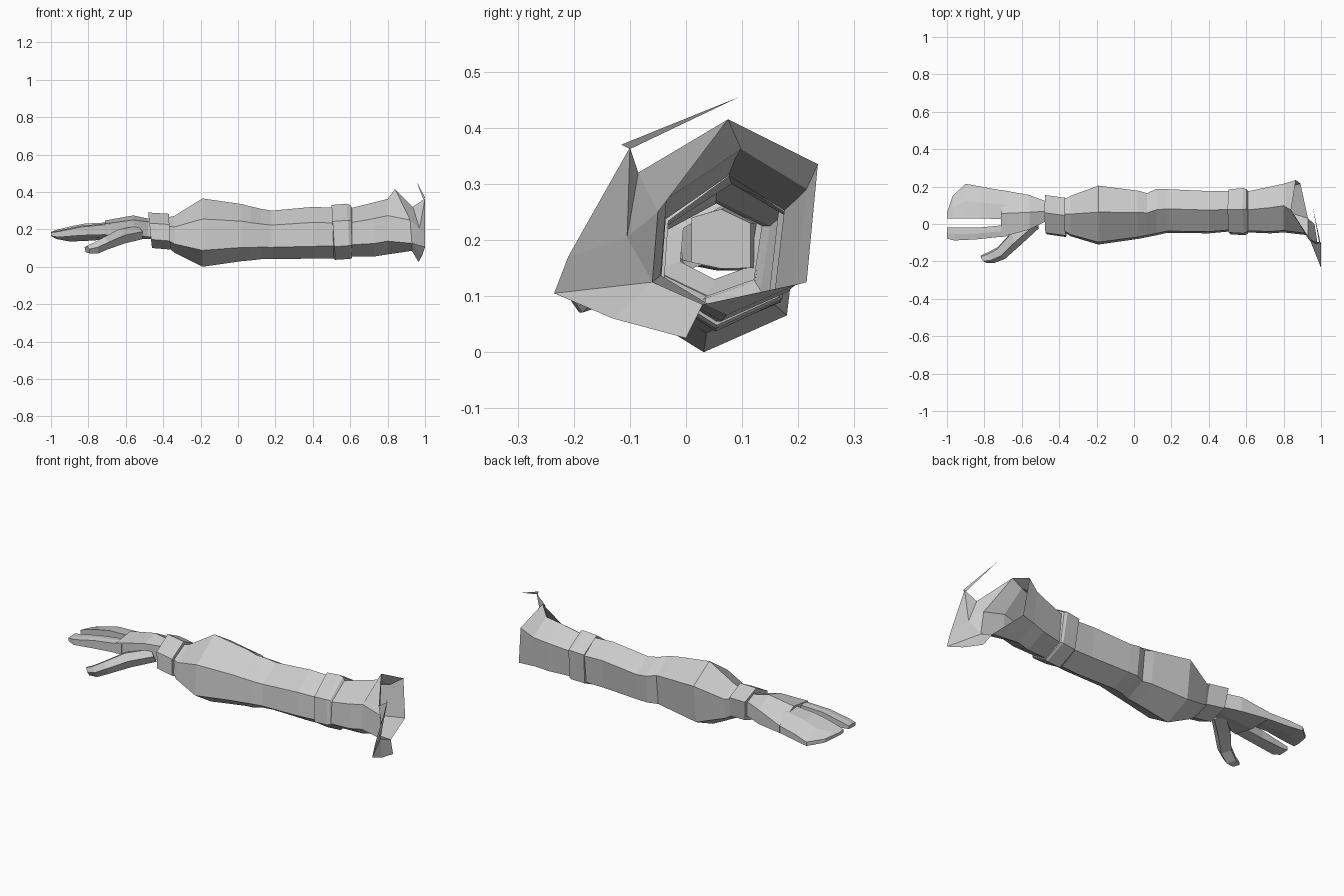
import bpy, bmesh
from mathutils import Vector

grey = bpy.data.materials.new("light_grey")
grey.diffuse_color = (0.6, 0.6, 0.6, 1)


def finish(name, bm):
    bmesh.ops.recalc_face_normals(bm, faces=bm.faces)
    mesh = bpy.data.meshes.new(name)
    bm.to_mesh(mesh)
    bm.free()
    mesh.materials.append(grey)
    obj = bpy.data.objects.new(name, mesh)
    bpy.context.collection.objects.link(obj)
    return obj


def loft(name, rings, cap_first=False, cap_last=False):
    bm = bmesh.new()
    loops = [[bm.verts.new(p) for p in ring] for ring in rings]
    for a, b in zip(loops, loops[1:]):
        n = len(a)
        for i in range(n):
            j = (i + 1) % n
            bm.faces.new((a[i], a[j], b[j], b[i]))
    if cap_first:
        bm.faces.new(loops[0])
    if cap_last:
        bm.faces.new(loops[-1])
    return finish(name, bm)


# Irregular hexagon section: top, upper back, lower back, bottom, lower front, upper front
HEX = [(0.55, 1), (1, 0.76), (0.92, 0.18), (0.45, 0), (0, 0.24), (0.04, 0.70)]


def hexring(x, y0, y1, z0, z1, lean=0.0):
    return [(x + lean * (1 - v), y0 + u * (y1 - y0), z0 + v * (z1 - z0)) for u, v in HEX]


# Sleeve segments, open tubes that share their end rings
wrist_ring = hexring(-0.37, -0.045, 0.135, 0.10, 0.265)
band_left = hexring(0.51, -0.04, 0.175, 0.045, 0.315)
band_right = hexring(0.61, -0.045, 0.175, 0.055, 0.315)
end_ring = [(0.84, 0.075, 0.415), (0.865, 0.235, 0.335), (0.89, 0.215, 0.125),
            (0.93, 0.03, 0.085), (0.93, -0.06, 0.125), (0.92, -0.05, 0.25)]

loft("cuff", [
    hexring(-0.47, -0.01, 0.125, 0.13, 0.26, 0.01),
    hexring(-0.48, -0.055, 0.155, 0.10, 0.29, 0.02),
    hexring(-0.37, -0.07, 0.14, 0.092, 0.283, 0.01),
    wrist_ring])

loft("forearm_sleeve", [
    wrist_ring,
    hexring(-0.34, -0.065, 0.15, 0.075, 0.272),
    hexring(-0.19, -0.11, 0.205, 0.0, 0.365),
    hexring(0.02, -0.08, 0.178, 0.03, 0.335),
    hexring(0.07, -0.07, 0.165, 0.034, 0.322),
    hexring(0.12, -0.06, 0.188, 0.04, 0.31),
    hexring(0.18, -0.047, 0.186, 0.042, 0.30),
    hexring(0.40, -0.05, 0.176, 0.043, 0.32),
    band_left])

loft("arm_band", [
    band_left,
    hexring(0.50, -0.055, 0.185, 0.037, 0.33, 0.02),
    hexring(0.58, -0.06, 0.192, 0.042, 0.337, 0.02),
    hexring(0.60, -0.052, 0.185, 0.048, 0.33, 0.01),
    band_right])

loft("shoulder_sleeve", [
    band_right,
    hexring(0.73, -0.05, 0.20, 0.055, 0.345),
    hexring(0.80, -0.045, 0.215, 0.066, 0.362),
    end_ring])

# Torn shoulder flap fanning out from the front of the sleeve end
P = dict(T=end_ring[0], B=end_ring[3], L=end_ring[4], U=end_ring[5],
         a=(0.935, -0.085, 0.32), b=(1.0, -0.10, 0.365), c=(1.0, -0.21, 0.17),
         m=(0.97, -0.105, 0.205), d=(1.0, -0.235, 0.105),
         e=(0.985, -0.13, 0.06), f=(0.965, 0.0, 0.025))
bm = bmesh.new()
V = {k: bm.verts.new(p) for k, p in P.items()}
for face in ("TUa", "aUm", "amb", "bmc", "ULm", "mLdc", "Led", "LBfe"):
    bm.faces.new([V[k] for k in face])
finish("shoulder_flap", bm)

# Thin loose spike above the flap
bm = bmesh.new()
bm.faces.new([bm.verts.new(p) for p in
              ((0.955, 0.095, 0.455), (1.0, -0.115, 0.37), (0.99, -0.10, 0.362))])
finish("shoulder_spike", bm)


# Flat hand section: front edge y0/z0, back edge y1/z1, edge thicknesses, arched middle
def slab(x, y0, y1, z0, z1, t0, t1, arch):
    ym, zm, tm = (y0 + y1) / 2, (z0 + z1) / 2, (t0 + t1) / 4
    return [(x, y0, z0 - t0 / 2), (x, y0, z0 + t0 / 2), (x, ym, zm + tm + arch),
            (x, y1, z1 + t1 / 2), (x, y1, z1 - t1 / 2), (x, ym, zm - tm - arch * 0.3)]


loft("palm", [
    slab(-0.44, 0.01, 0.115, 0.20, 0.19, 0.08, 0.08, 0.02),
    slab(-0.48, 0.01, 0.125, 0.20, 0.19, 0.08, 0.08, 0.022),
    slab(-0.56, -0.03, 0.155, 0.21, 0.185, 0.08, 0.08, 0.037),
    slab(-0.71, -0.07, 0.182, 0.20, 0.165, 0.06, 0.04, 0.04)], True, True)

loft("joined_fingers", [
    slab(-0.68, 0.025, 0.175, 0.21, 0.167, 0.055, 0.04, 0.02),
    slab(-0.82, 0.03, 0.20, 0.208, 0.155, 0.045, 0.035, 0.018),
    slab(-0.90, 0.03, 0.215, 0.195, 0.146, 0.04, 0.022, 0.012),
    slab(-0.97, 0.03, 0.15, 0.182, 0.158, 0.03, 0.02, 0.005),
    slab(-1.0, 0.03, 0.06, 0.176, 0.172, 0.02, 0.015, 0.0)], True, True)

loft("index_finger", [
    slab(-0.68, -0.065, -0.005, 0.20, 0.205, 0.055, 0.055, 0.004),
    slab(-0.84, -0.082, -0.02, 0.19, 0.195, 0.045, 0.045, 0.004),
    slab(-0.96, -0.088, -0.02, 0.173, 0.178, 0.03, 0.03, 0.003),
    slab(-1.0, -0.078, -0.02, 0.174, 0.176, 0.018, 0.018, 0.002)], True, True)

# Thumb: five-sided sections set across its path
path = [(-0.53, 0.01, 0.18, 0.04), (-0.63, -0.075, 0.16, 0.045),
        (-0.71, -0.155, 0.125, 0.038), (-0.765, -0.18, 0.098, 0.034),
        (-0.805, -0.187, 0.09, 0.024)]
side = Vector((0.55, -0.8, 0.1)).normalized()
along = Vector((-0.75, -0.55, -0.35)).normalized()
up = along.cross(side).normalized()
if up.z < 0:
    up = -up
across = up.cross(along)
SHAPE = [(-1, -0.4), (-0.7, 0.7), (0.4, 0.95), (1, 0.1), (0.3, -0.9)]
loft("thumb", [[Vector((x, y, z)) + r * (u * across + v * up) for u, v in SHAPE]
               for x, y, z, r in path], True, True)
